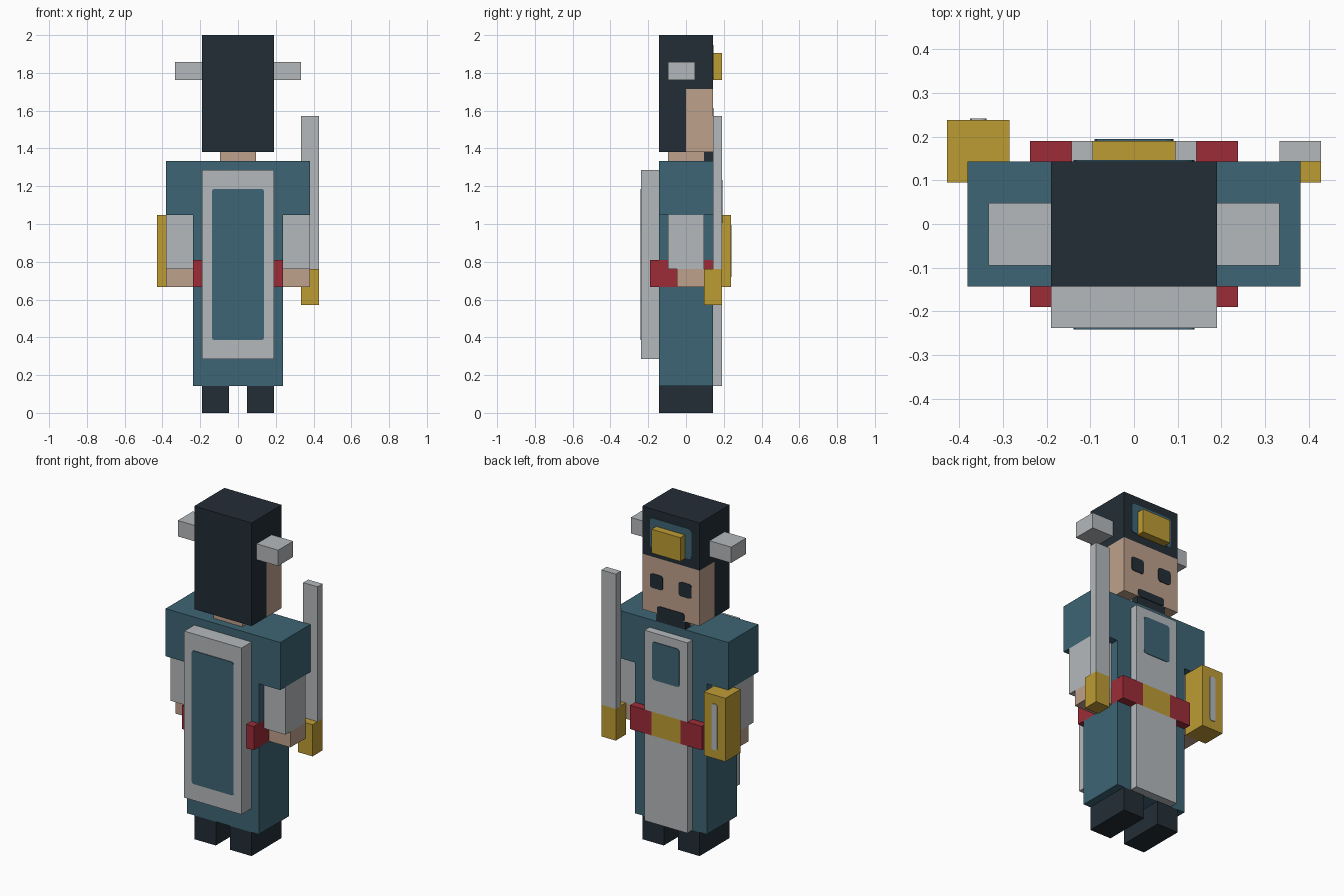
import bpy
import bmesh
from mathutils import Vector

U = 2 / 42  # one block of the grid the figure is built on

if "Cube" in bpy.data.objects:
    bpy.data.objects.remove(bpy.data.objects["Cube"], do_unlink=True)


def make_material(name, rgb):
    """Flat material from 8-bit display colour, stored as linear values."""
    linear = [((c / 255 + 0.055) / 1.055) ** 2.4 for c in rgb] + [1.0]
    mat = bpy.data.materials.new(name)
    mat.use_nodes = True
    mat.diffuse_color = linear
    mat.node_tree.nodes["Principled BSDF"].inputs["Base Color"].default_value = linear
    return mat


teal = make_material("teal cloth", (61, 101, 117))
grey = make_material("pale grey", (181, 185, 188))
dark = make_material("blue black", (35, 45, 54))
skin = make_material("skin", (190, 161, 139))
gold = make_material("gold", (190, 156, 52))
red = make_material("red sash", (156, 44, 55))


def box(name, mat, x, y, z, corner=0):
    """Box from (low, high) ranges in blocks; corner rounds the edges along y."""
    bm = bmesh.new()
    bmesh.ops.create_cube(bm, size=1)
    low, high = (Vector(p) * U for p in zip(x, y, z))
    for v in bm.verts:
        v.co = [(a + b) / 2 + c * (b - a) for a, b, c in zip(low, high, v.co)]
    if corner:
        edges = [e for e in bm.edges
                 if abs(e.verts[0].co.y - e.verts[1].co.y) > 1e-5]
        bmesh.ops.bevel(bm, geom=edges, offset=corner * U, segments=2,
                        profile=0.5, affect='EDGES')
    mesh = bpy.data.meshes.new(name)
    bm.to_mesh(mesh)
    bm.free()
    mesh.materials.append(mat)
    obj = bpy.data.objects.new(name, mesh)
    bpy.context.collection.objects.link(obj)
    return obj


def pair(name, mat, x, y, z, corner=0):
    """The same box on both sides of the body."""
    box("left_" + name, mat, x, y, z, corner)
    box("right_" + name, mat, (-x[1], -x[0]), y, z, corner)


def plate(y, side):
    """Thin depth range lying on the surface at y."""
    return tuple(sorted((y - 0.05 * side, y + 0.08 * side)))


# Legs and robe
pair("foot", dark, (1, 4), (-3, 3), (0, 3))
box("robe_skirt", teal, (-5, 5), (-3, 3), (3, 14))
box("robe_chest", teal, (-5, 5), (-3, 3), (17, 22))
box("robe_shoulders", teal, (-8, 8), (-3, 3), (22, 28))

# Sash with gold middle
pair("sash", red, (2, 5), (-4, 4), (14, 17))
box("sash_buckle", gold, (-2, 2), (-4, 4), (14, 17))

# Tabard on the chest side, split by the sash
box("tabard_lower", grey, (-3, 3), (3, 4), (3, 14))
box("tabard_upper", grey, (-3, 3), (3, 4), (17, 27))
box("tabard_patch", teal, (-1.9, 1.9), plate(4, 1), (21.1, 25.9), 0.35)

# Back panel
box("back_panel", grey, (-4, 4), (-5, -3), (6, 27))
box("back_panel_inlay", teal, (-2.9, 2.9), plate(-5, -1), (8.1, 24.9), 0.25)

# Arms
pair("sleeve", grey, (5, 8), (-2, 2), (16, 22))
pair("hand", skin, (5, 8), (-1, 2), (14, 16))

# Sword and shield
box("sword_handle", gold, (7, 9), (2, 4), (12, 16))
box("sword_blade", grey, (7, 9), (3, 4), (16, 33))
box("shield", gold, (-9, -6), (2, 5), (14, 22))
box("shield_stripe", grey, (-7.9, -7.1), plate(5, 1), (15.1, 20.9), 0.25)

# Head and hair
box("neck", skin, (-2, 2), (-2, 2), (28, 29))
box("face", skin, (-4, 4), (0, 3), (29, 36))
box("hair_back", dark, (-4, 4), (-3, 0), (29, 36))
box("hair_top", dark, (-4, 4), (-3, 3), (36, 42))

# Face details
pair("eye", dark, (1.1, 2.9), plate(3, 1), (32.1, 33.9), 0.3)
box("moustache", dark, (-1.9, 1.9), plate(3, 1), (29, 30), 0.25)
box("beard", dark, (-2, 2), (2, 3), (28, 29))

# Headdress
box("forehead_patch", teal, (-2.9, 2.9), plate(3, 1), (37.1, 40.9), 0.35)
box("forehead_ornament", gold, (-2, 2), (3, 4), (37, 40))
pair("head_horn", grey, (4, 7), (-2, 1), (37, 39))
